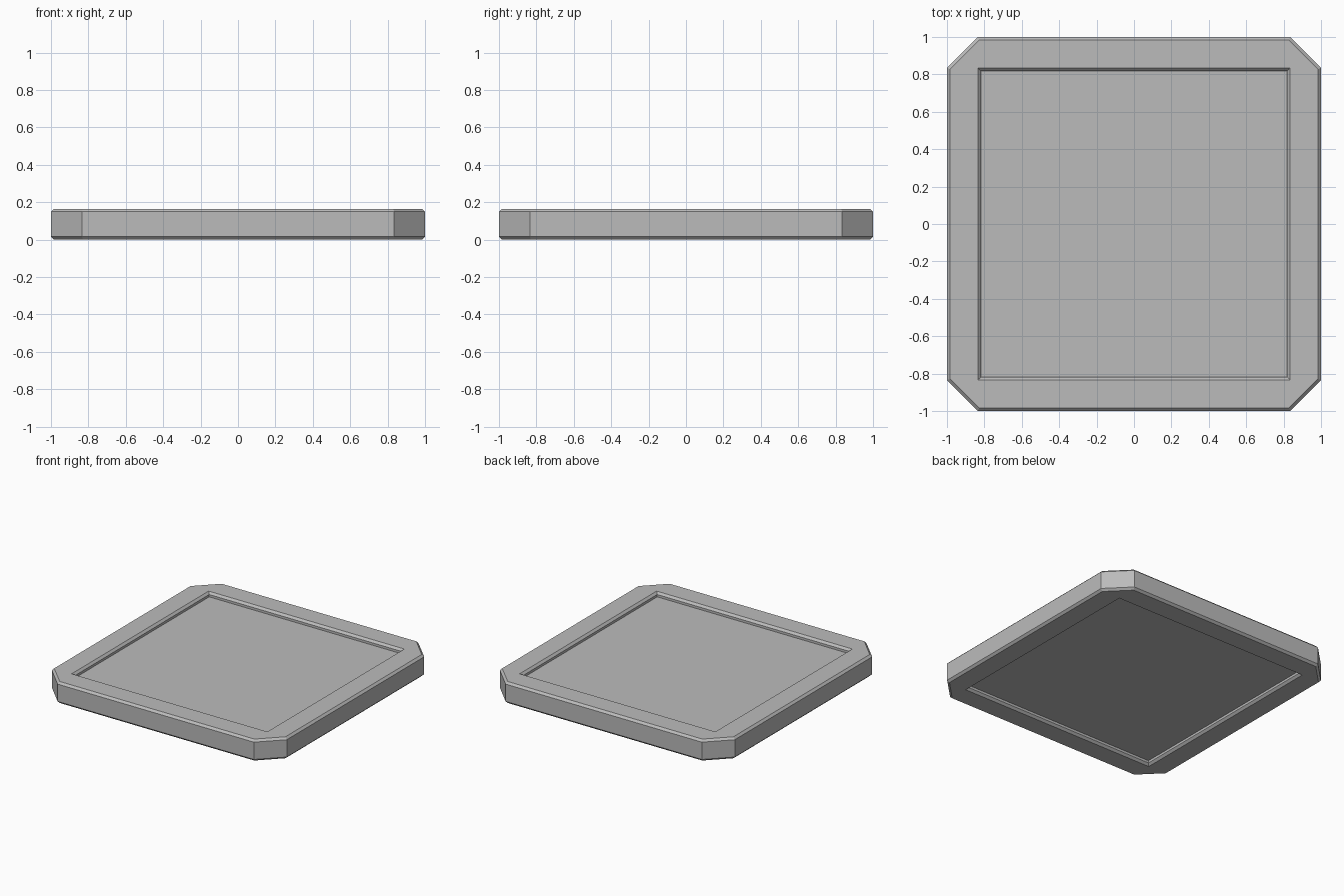
import bpy
import bmesh

cube = bpy.data.objects.get("Cube")
if cube:
    bpy.data.objects.remove(cube)

HEIGHT = 0.165
MID = HEIGHT / 2
CHAMFER = 0.016
CORNER = 0.835       # where the cut corners start
OPENING = 0.833      # half width of the recess
DEPTH = 0.034        # depth of the recess

grey = bpy.data.materials.new("grey")
grey.use_nodes = True
colour = (0.5, 0.5, 0.5, 1)
grey.diffuse_color = colour
grey.node_tree.nodes["Principled BSDF"].inputs["Base Color"].default_value = colour


def ring(bm, half, corner, z):
    """Square loop with cut corners; corner == half gives a plain square."""
    points = []
    for sx, sy in ((1, 1), (-1, 1), (-1, -1), (1, -1)):
        pair = [(sx * half, sy * corner), (sx * corner, sy * half)]
        points += pair if sx == sy else pair[::-1]
    return [bm.verts.new((x, y, z)) for x, y in points]


# Half profile from the outer wall over the rim down to the recess floor:
# half width, corner start, height above the middle
inner = OPENING - CHAMFER
profile = [
    (1, CORNER, MID - CHAMFER),
    (1 - CHAMFER, CORNER - 0.414 * CHAMFER, MID),
    (OPENING, OPENING, MID),
    (inner, inner, MID - CHAMFER),
    (inner, inner, MID - DEPTH),
]
# Mirror the profile so the underside has the same recess
section = [(h, c, MID - z) for h, c, z in reversed(profile)]
section += [(h, c, MID + z) for h, c, z in profile]

bm = bmesh.new()
rings = [ring(bm, *row) for row in section]
for low, high in zip(rings, rings[1:]):
    for i in range(8):
        j = (i + 1) % 8
        bm.faces.new((low[i], low[j], high[j], high[i]))
bm.faces.new(rings[0][::-1])
bm.faces.new(rings[-1])
bmesh.ops.remove_doubles(bm, verts=bm.verts, dist=0.0001)
bmesh.ops.recalc_face_normals(bm, faces=bm.faces)

# Floor slab with a framed recess on both sides
mesh = bpy.data.meshes.new("floor_tile")
bm.to_mesh(mesh)
bm.free()
mesh.materials.append(grey)
tile = bpy.data.objects.new("floor_tile", mesh)
bpy.context.collection.objects.link(tile)
